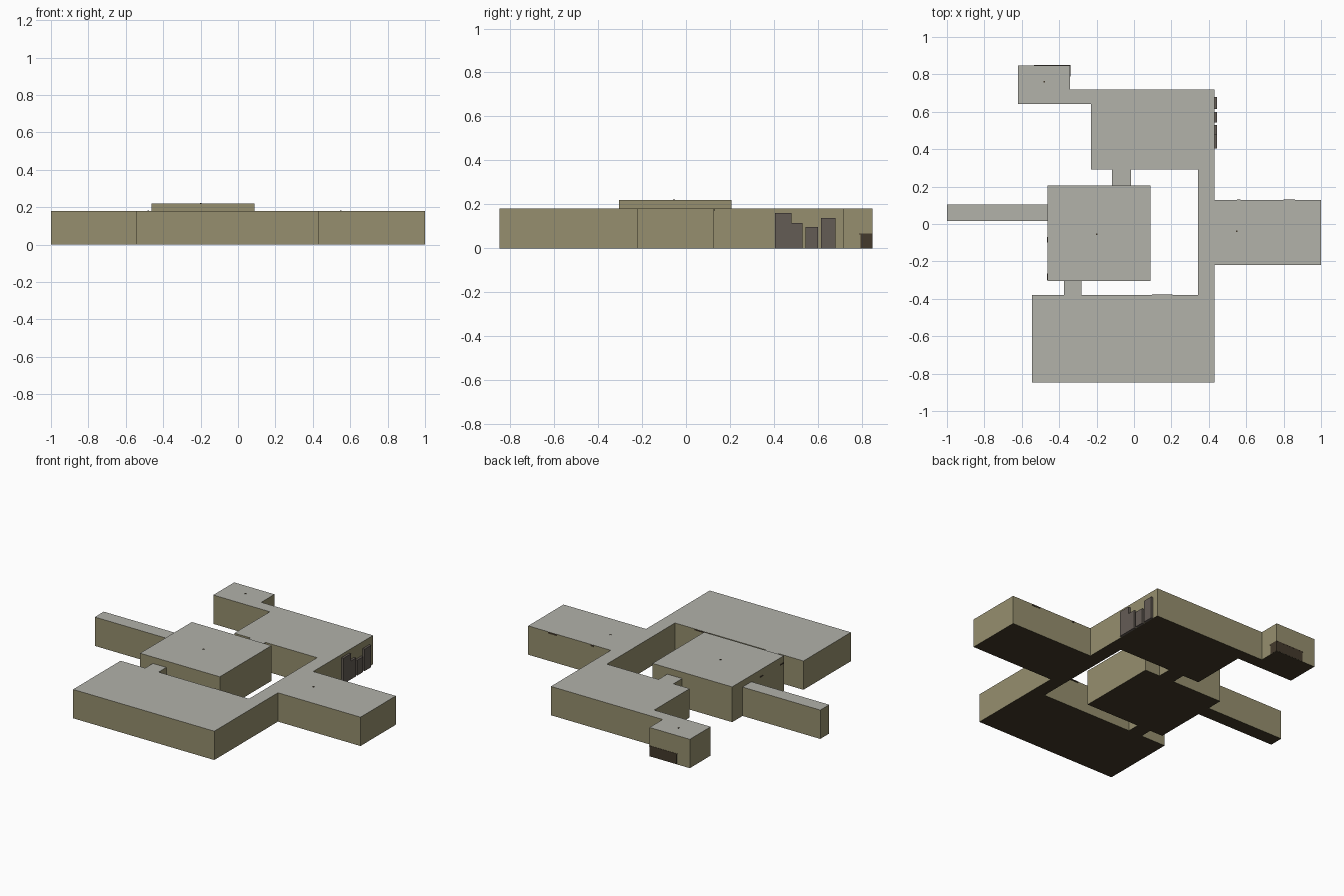
import bpy, bmesh

if "Cube" in bpy.data.objects:
    bpy.data.objects.remove(bpy.data.objects["Cube"])


def material(name, rgb):
    m = bpy.data.materials.new(name)
    # convert sRGB bytes to linear
    lin = [((c / 255 + 0.055) / 1.055) ** 2.4 for c in rgb]
    m.diffuse_color = (*lin, 1)
    m.use_nodes = True
    m.node_tree.nodes["Principled BSDF"].inputs["Base Color"].default_value = m.diffuse_color
    return m


ceiling = material("ceiling grey", (178, 178, 170))
wall = material("wall olive", (150, 143, 110))
floor = material("floor dark brown", (66, 57, 40))
metal = material("cabinet brown grey", (100, 92, 85))
dark = material("counter dark brown", (68, 58, 44))


def extrude(name, outline, z0, z1, mats):
    """Extruded outline; mats = (top, sides, bottom) or a single material."""
    bm = bmesh.new()
    face = bm.faces.new([bm.verts.new((x, y, z0)) for x, y in outline])
    ext = bmesh.ops.extrude_face_region(bm, geom=[face], use_keep_orig=True)
    verts = [v for v in ext["geom"] if isinstance(v, bmesh.types.BMVert)]
    bmesh.ops.translate(bm, verts=verts, vec=(0, 0, z1 - z0))
    bmesh.ops.recalc_face_normals(bm, faces=bm.faces)
    bm.normal_update()
    if len(mats) == 3:
        for f in bm.faces:
            f.material_index = 0 if f.normal.z > 0.5 else 2 if f.normal.z < -0.5 else 1
    me = bpy.data.meshes.new(name)
    bm.to_mesh(me)
    bm.free()
    for m in mats:
        me.materials.append(m)
    ob = bpy.data.objects.new(name, me)
    bpy.context.collection.objects.link(ob)
    return ob


def box(name, x0, x1, y0, y1, z0, z1, mats):
    return extrude(name, [(x0, y0), (x1, y0), (x1, y1), (x0, y1)], z0, z1, mats)


SHELL = (ceiling, wall, floor)

# Outer ring of rooms and passages
extrude("outer_rooms", [
    (-.545, -.848), (.43, -.848), (.43, -.22), (1, -.22), (1, .128), (.43, .128),
    (.43, .718), (-.342, .718), (-.342, .848), (-.62, .848), (-.62, .642), (-.23, .642),
    (-.23, .292), (-.118, .292), (-.118, .206), (-.015, .206), (-.015, .292), (.342, .292),
    (.342, -.38), (-.282, -.38), (-.282, -.304), (-.375, -.304), (-.375, -.38),
    (-.545, -.38)], 0, .18, SHELL)

# Taller middle room and the west passage
box("middle_room", -.463, .087, -.304, .206, 0, .22, SHELL)
box("west_passage", -1, -.463, .016, .104, 0, .18, SHELL)

# Cabinets standing against the outside of the east wall
for i, (y0, y1, h) in enumerate([(.405, .48, .16), (.48, .53, .115),
                                 (.543, .6, .096), (.615, .68, .137)]):
    box(f"cabinet_{i + 1}", .43, .444, y0, y1, 0, h, (metal,))

# Low counter showing through the small room's corner
box("counter", -.53, -.341, .795, .849, 0.001, .062, (dark,))
box("counter_top", -.535, -.3405, .788, .8495, .062, .067, (dark,))

# Thin trim strips just above the wall faces
for i, (x0, x1, y0, y1, z0, z1) in enumerate([
        (.095, .205, -.381, -.376, .172, .179), (.55, .57, .126, .13, .17, .179),
        (.8, .862, .126, .13, .17, .179), (-.465, -.46, -.3, -.265, .172, .179),
        (-.465, -.46, -.1, -.07, .172, .179)]):
    box(f"trim_{i + 1}", x0, x1, y0, y1, z0, z1, (dark,))

# Tiny ceiling lamp mounts
for i, (x, y, z) in enumerate([(-.2, -.055, .22), (.55, -.04, .18), (-.48, .76, .18)]):
    box(f"lamp_mount_{i + 1}", x - .004, x + .004, y - .004, y + .004, z - .002, z + .002, (dark,))
